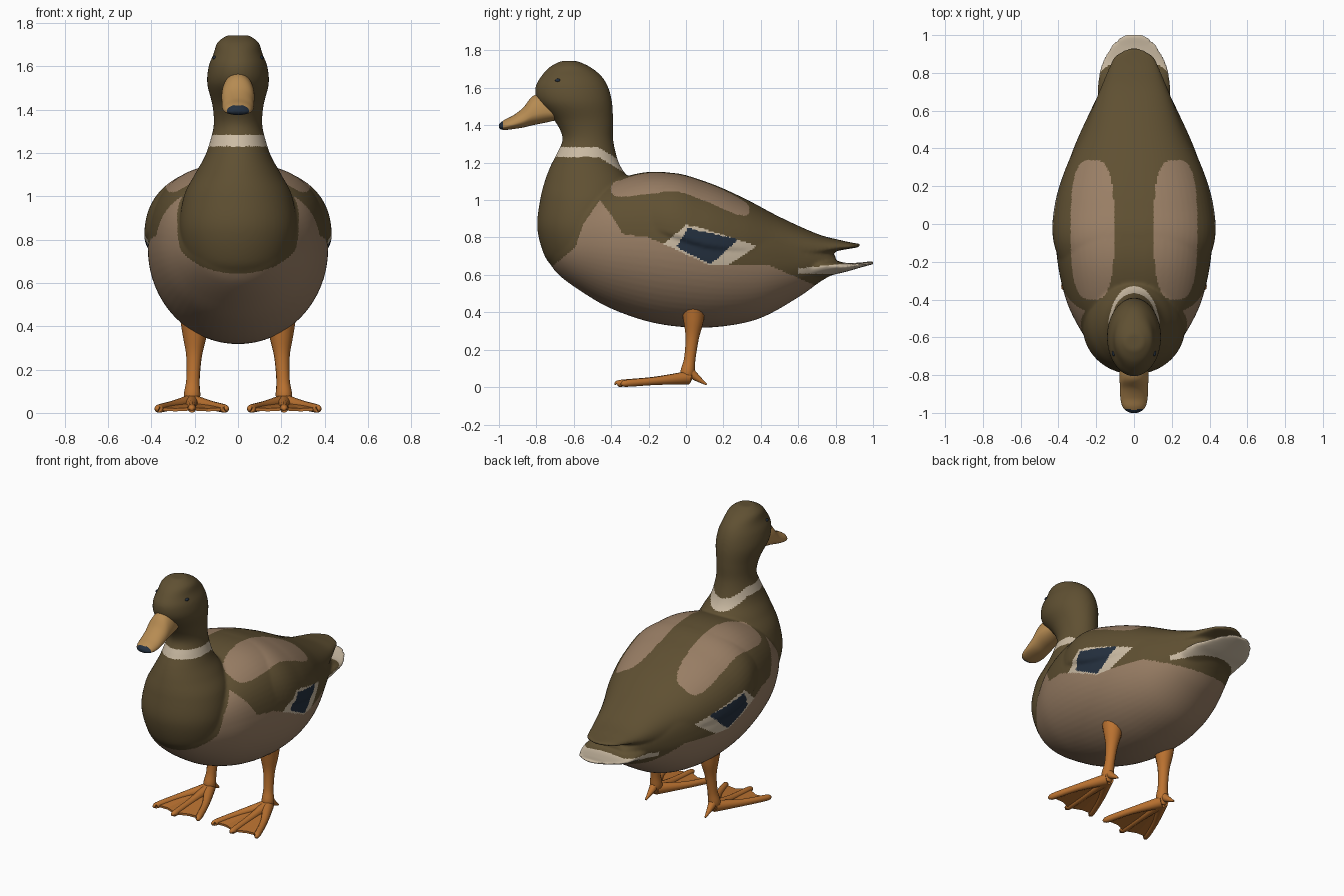
import bpy, bmesh, math
from mathutils import Vector

cube = bpy.data.objects.get("Cube")
if cube:
    bpy.data.objects.remove(cube, do_unlink=True)


def material(name, rgb):
    m = bpy.data.materials.new(name)
    m.use_nodes = True
    color = (*rgb, 1)
    m.diffuse_color = color
    bsdf = m.node_tree.nodes["Principled BSDF"]
    bsdf.inputs["Base Color"].default_value = color
    bsdf.inputs["Roughness"].default_value = 0.8
    return m


BROWN = material("dark_brown", (0.115, 0.08, 0.032))
TAN = material("pale_brown", (0.32, 0.21, 0.13))
WHITE = material("cream_white", (0.6, 0.5, 0.37))
NAVY = material("navy_blue", (0.018, 0.03, 0.05))
BEAK = material("beak_yellow", (0.47, 0.26, 0.085))
ORANGE = material("leg_orange", (0.5, 0.17, 0.03))


def smooth_rows(rows, steps):
    """Catmull-Rom interpolation between stations."""
    out = []
    for i in range(len(rows) - 1):
        p = [rows[max(0, min(len(rows) - 1, i + k))] for k in (-1, 0, 1, 2)]
        for j in range(steps):
            t = j / steps
            out.append([b + 0.5 * t * (c - a + t * (2 * a - 5 * b + 4 * c - d + t * (3 * (b - c) + d - a)))
                        for a, b, c, d in zip(*p)])
    return out + [list(rows[-1])]


def loft(bm, rows, axis="Y", mid=0.5, upper=2.0, steps=8, sides=64):
    """Rows hold station, low edge, high edge and half width."""
    rings = []
    for t, lo, hi, w in smooth_rows(rows, steps):
        centre, ring = lo + (hi - lo) * mid, []
        for k in range(sides):
            a = math.tau * k / sides
            c, s = math.cos(a), math.sin(a)
            e = 2 / (upper if s > 0 else 2.0)
            x = math.copysign(abs(c) ** e, c) * w
            h = centre + math.copysign(abs(s) ** e, s) * (hi - centre if s > 0 else centre - lo)
            ring.append(bm.verts.new((x, t, h) if axis == "Y" else (x, h, t)))
        rings.append(ring)
    for r, q in zip(rings, rings[1:]):
        for k in range(sides):
            n = (k + 1) % sides
            bm.faces.new((r[k], r[n], q[n], q[k]))
    bm.faces.new(rings[0])
    bm.faces.new(rings[-1])


def finish(name, bm, mats, smooth=True):
    bmesh.ops.recalc_face_normals(bm, faces=bm.faces)
    me = bpy.data.meshes.new(name)
    bm.to_mesh(me)
    bm.free()
    for m in mats:
        me.materials.append(m)
    for p in me.polygons:
        p.use_smooth = smooth
    ob = bpy.data.objects.new(name, me)
    bpy.context.collection.objects.link(ob)
    return ob


def inside(y, z, poly):
    hit = False
    for (a, b), (c, d) in zip(poly, poly[1:] + poly[:1]):
        if (b > z) != (d > z) and y < (c - a) * (z - b) / (d - b) + a:
            hit = not hit
    return hit


# Plumage: trunk, breast with neck and head, folded wings and tail fused together
bm = bmesh.new()
trunk = [(-.74, .68, .85, .12), (-.68, .6, .93, .2), (-.55, .505, 1.02, .29), (-.4, .42, 1.1, .36),
         (-.2, .35, 1.15, .405), (0, .32, 1.13, .415), (.2, .325, 1.05, .385), (.4, .37, .95, .32),
         (.6, .48, .84, .23), (.72, .565, .77, .17), (.8, .61, .7, .12)]
loft(bm, trunk, mid=0.53, upper=2.5)
neck = [(.62, -.69, -.3, .18), (.7, -.755, -.3, .24), (.85, -.795, -.3, .27), (1, -.78, -.28, .25),
        (1.1, -.755, -.3, .2), (1.18, -.725, -.35, .155), (1.25, -.69, -.375, .13),
        (1.33, -.66, -.39, .112), (1.42, -.7, -.39, .118), (1.52, -.79, -.395, .142),
        (1.6, -.805, -.415, .135), (1.66, -.775, -.45, .112), (1.71, -.73, -.51, .095),
        (1.743, -.67, -.58, .05)]
loft(bm, neck, axis="Z")
wings = [(-.35, .8, 1.08, .33), (-.1, .73, 1.145, .425), (.1, .665, 1.1, .42), (.3, .655, 1.015, .36),
         (.5, .665, .91, .265), (.7, .7, .82, .185), (.82, .73, .787, .135), (.89, .742, .772, .1),
         (.93, .75, .766, .03)]
loft(bm, wings, mid=0.25, upper=2.3)
tail = [(.5, .49, .72, .17), (.65, .55, .7, .19), (.77, .595, .685, .188), (.85, .615, .665, .17),
        (.93, .638, .666, .13), (.98, .652, .672, .085), (1.005, .658, .675, .04)]
loft(bm, tail, mid=0.6)
plumage = finish("plumage", bm, [BROWN, TAN, WHITE, NAVY])
bpy.context.view_layer.objects.active = plumage
plumage.select_set(True)
remesh = plumage.modifiers.new("fuse", "REMESH")
remesh.mode = "VOXEL"
remesh.voxel_size = 0.009
soften = plumage.modifiers.new("soften", "SMOOTH")
soften.iterations = 5
for m in ("fuse", "soften"):
    bpy.ops.object.modifier_apply(modifier=m)

# Plumage markings
flank = [(-.85, .6), (-.72, .64), (-.59, .75), (-.55, .87), (-.46, 1), (-.4, .92), (-.34, .82), (-.2, .8),
         (-.07, .745), (.13, .66), (.45, .65), (.72, .53), (.7, .2), (-.85, .2)]
wing_bar = [(-.05, .75), (.01, .85), (.28, .79), (.13, .655)]
bar_edge = [(-.12, .765), (0, .865), (.05, .86), (.38, .755), (.22, .65), (.13, .65)]


def marking(c):
    x, y, z = abs(c.x), c.y, c.z
    ring = 1.257 - max(0, y + .47) * .6
    if y < -.33 and abs(z - ring) < .026:
        return 2
    if x > .2 and inside(y, z, wing_bar):
        return 3
    if x > .2 and inside(y, z, bar_edge):
        return 2
    if z > .9 and abs((x - .22) / .115) ** 3 + abs((y + .03) / .37) ** 3 < 1:
        return 1
    if y > .84 and z < .7:
        return 2
    if y > .6 and .605 < z < .645 + .1 * (y - .7):
        return 2
    return 1 if inside(y, z, flank) else 0


for m in (BROWN, TAN, WHITE, NAVY):
    if m.name not in plumage.data.materials:
        plumage.data.materials.append(m)
for p in plumage.data.polygons:
    p.use_smooth = True
    p.material_index = marking(p.center)

# Beak with a dark tip
bm = bmesh.new()
loft(bm, [(-.68, 1.43, 1.54, .06), (-.76, 1.412, 1.57, .074), (-.82, 1.4, 1.555, .076),
          (-.87, 1.388, 1.495, .074), (-.92, 1.38, 1.455, .072), (-.965, 1.375, 1.432, .062),
          (-.99, 1.378, 1.415, .04), (-1, 1.388, 1.405, .015)], mid=0.35, steps=6, sides=40)
beak = finish("beak", bm, [BEAK, NAVY])
for p in beak.data.polygons:
    p.material_index = int(p.center.y < -.978 and p.center.z < 1.42)


def tube(name, points, side):
    """Tapered round limb; points hold position and radius."""
    cu = bpy.data.curves.new(name, "CURVE")
    cu.dimensions = "3D"
    cu.bevel_depth = 1
    cu.bevel_resolution = 5
    cu.use_fill_caps = True
    rows = smooth_rows(points, 5)
    sp = cu.splines.new("POLY")
    sp.points.add(len(rows) - 1)
    for pt, (x, y, z, r) in zip(sp.points, rows):
        pt.co = (x * side, y, z, 1)
        pt.radius = r
    sp.use_smooth = True
    cu.materials.append(ORANGE)
    ob = bpy.data.objects.new(name, cu)
    bpy.context.collection.objects.link(ob)
    bpy.ops.object.select_all(action="DESELECT")
    bpy.context.view_layer.objects.active = ob
    ob.select_set(True)
    bpy.ops.object.convert(target="MESH")


toe_tips = {"inner": (.062, -.32), "middle": (.213, -.352), "outer": (.365, -.32)}
for side, label in ((1, "left"), (-1, "right")):
    # Eyes
    bm = bmesh.new()
    bmesh.ops.create_uvsphere(bm, u_segments=16, v_segments=8, radius=.015)
    bmesh.ops.scale(bm, vec=(.7, 1, .6), verts=bm.verts)
    bmesh.ops.translate(bm, vec=(side * .107, -.685, 1.64), verts=bm.verts)
    finish(label + "_eye", bm, [NAVY])

    # Legs, toes and spurs
    tube(label + "_leg", [(.2, .04, .42, .065), (.2, .04, .35, .054), (.203, .033, .26, .036),
                          (.208, .02, .15, .031), (.212, .008, .08, .038), (.213, 0, .03, .026)], side)
    for toe, (x, y) in toe_tips.items():
        mx = .213 + (x - .213) * .6
        tube(f"{label}_{toe}_toe", [(.213, .01, .05, .036), (mx, y * .5, .033, .022),
                                    (x, y, .02, .019), (x, y - .018, .016, .008)], side)
    tube(label + "_spur", [(.213, .015, .085, .03), (.215, .06, .048, .018), (.217, .11, .014, .005)], side)

    # Webbing between the toes
    bm = bmesh.new()
    heel = bm.verts.new((side * .213, .02, .045))
    tips = [bm.verts.new((side * x, y, .018)) for x, y in toe_tips.values()]
    for a, b in zip(tips, tips[1:]):
        dip = bm.verts.new((a.co + b.co) / 2 + Vector((0, .02, -.004)))
        bm.faces.new((heel, a, dip))
        bm.faces.new((heel, dip, b))
    web = finish(label + "_web", bm, [ORANGE], smooth=False)
    thick = web.modifiers.new("thickness", "SOLIDIFY")
    thick.thickness = .014
    thick.offset = 0
